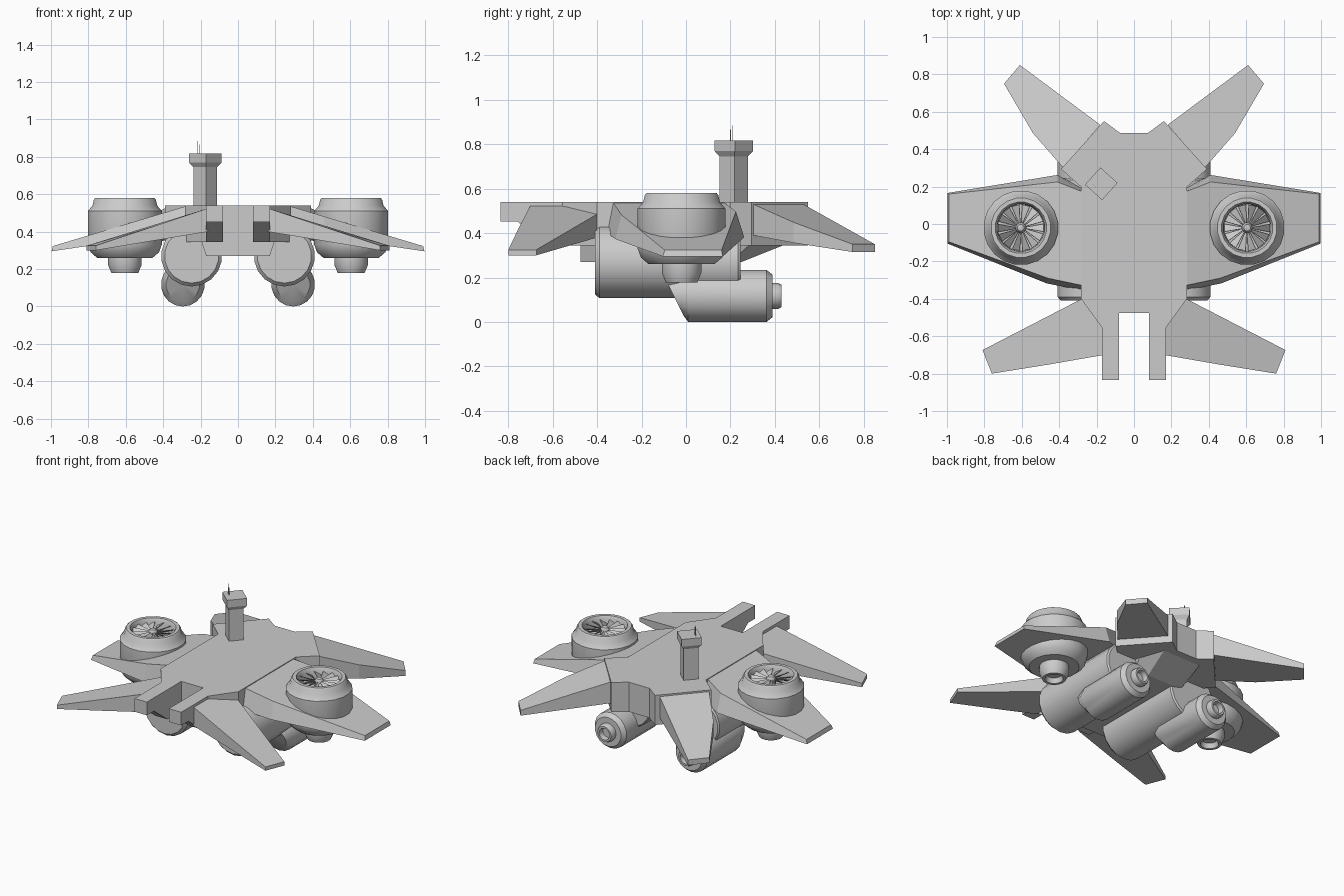
import bpy, bmesh, math
from mathutils import Vector

if "Cube" in bpy.data.objects:
    bpy.data.objects.remove(bpy.data.objects["Cube"], do_unlink=True)

GREY = (0.6, 0.6, 0.6, 1)
mat = bpy.data.materials.new("hull_grey")
mat.use_nodes = True
mat.diffuse_color = GREY
mat.node_tree.nodes["Principled BSDF"].inputs["Base Color"].default_value = GREY


def finish(name, bm, mirror=True, smooth=False):
    """Turn a bmesh into an object, optionally mirrored across x."""
    bmesh.ops.recalc_face_normals(bm, faces=bm.faces[:])
    mesh = bpy.data.meshes.new(name)
    bm.to_mesh(mesh)
    bm.free()
    mesh.materials.append(mat)
    ob = bpy.data.objects.new(name, mesh)
    bpy.context.collection.objects.link(ob)
    if smooth:
        bpy.ops.object.select_all(action='DESELECT')
        ob.select_set(True)
        bpy.context.view_layer.objects.active = ob
        bpy.ops.object.shade_smooth_by_angle(angle=math.radians(32))
    if mirror:
        mod = ob.modifiers.new("Mirror", 'MIRROR')
        mod.use_mirror_merge = False
    return ob


def loft(name, top, bottom, mirror=True):
    """Solid between two matching loops of points."""
    bm = bmesh.new()
    a = [bm.verts.new(p) for p in top]
    b = [bm.verts.new(p) for p in bottom]
    bm.faces.new(a)
    bm.faces.new(b[::-1])
    for i in range(len(a)):
        j = (i + 1) % len(a)
        bm.faces.new((a[i], b[i], b[j], a[j]))
    return finish(name, bm, mirror)


def side_extrude(name, profile, x0, x1, mirror=True):
    return loft(name, [(x0, y, z) for y, z in profile],
                [(x1, y, z) for y, z in profile], mirror)


def lathe(name, profile, place, sides=18):
    """Revolve (radius, height) points; place maps local xyz to the model."""
    bm = bmesh.new()
    rings = []
    for r, h in profile:
        if r == 0:
            rings.append([bm.verts.new(place(0, 0, h))] * sides)
        else:
            angles = [math.tau * (i + 0.5) / sides for i in range(sides)]
            rings.append([bm.verts.new(place(r * math.cos(t), r * math.sin(t), h))
                          for t in angles])
    for a, b in zip(rings, rings[1:]):
        for i in range(sides):
            j = (i + 1) % sides
            bm.faces.new(list(dict.fromkeys((a[i], a[j], b[j], b[i]))))
    return finish(name, bm, smooth=True)


# Main hull deck, with front notch and rear shoulders
deck = [(0, .487), (.075, .487), (.16, .55), (.39, .294), (.283, .198),
        (.283, -.40), (.17, -.556), (.08, -.556), (.08, -.476), (0, -.476)]
loft("hull", [(x, y, .54) for x, y in deck], [(x, y, .345) for x, y in deck])

# Belly keel with sloped tail
keel = [(.2, -.476), (.2, .3), (.14, .475), (-.14, .475), (-.2, .3), (-.2, -.476)]
floor = [(.17, -.476), (.17, .2), (.1, .25), (-.1, .25), (-.17, .2), (-.17, -.476)]
loft("belly", [(x, y, .36) for x, y in keel], [(x, y, .27) for x, y in floor], False)

# Front prongs
side_extrude("front_prong", [(-.834, .54), (-.834, .453), (-.76, .453), (-.62, .345),
                             (-.5, .345), (-.5, .54)], .08, .17)

# Main wings, sloping down to the tips
def wing_top(x):
    return .535 - .3 * (x - .283)

def wing_bottom(x):
    return .40 - .147 * (x - .283)

upper = [(.27, .17), (.41, .225), (.99, .16), (.99, -.095), (.46, -.29), (.27, -.33)]
lower = [(.27, .19), (.41, .262), (.997, .166), (.997, -.105), (.465, -.318), (.27, -.357)]
loft("main_wing", [(x, y, wing_top(x)) for x, y in upper],
     [(x, y, wing_bottom(x)) for x, y in lower])


# Front and rear fins: root edge and tip edge, thick at the root
def fin(name, outline, root, zs):
    top0, top1, low0, low1 = zs
    def height(p, a, b):
        d = min(1, (Vector(p) - Vector(root[0])).dot(Vector(root[1])) / root[2])
        return a + (b - a) * d
    loft(name, [(*p, height(p, top0, top1)) for p in outline],
         [(*p, height(p, low0, low1)) for p in outline])

fin("front_fin", [(.27, -.395), (.81, -.674), (.76, -.80), (.46, -.752), (.16, -.70), (.16, -.54)],
    ((.16, -.6), (1, 0), .6), (.525, .325, .40, .30))
fin("rear_fin", [(.18, .53), (.61, .85), (.695, .75), (.54, .485), (.38, .302)],
    ((.275, .42), (.745, .667), .53), (.53, .35, .39, .315))

# Lift fan pods
PX, PY = .605, -.02
def on_pod(x, y, z):
    return (PX + x, PY + y, z)

lathe("fan_pod", [(0, .51), (.125, .51), (.128, .56), (.138, .58), (.16, .58), (.168, .57),
                  (.175, .54), (.2, .51), (.2, .33), (.185, .29), (.15, .26), (.09, .26),
                  (.09, .22), (.072, .178), (.055, .178), (.045, .21), (0, .21)], on_pod, 20)
lathe("fan_hub", [(0, .575), (.018, .57), (.028, .555), (.03, .51), (0, .51)], on_pod, 12)

# Fan blades, pitched around the hub
bm = bmesh.new()
for i in range(14):
    t = math.tau * i / 14
    corners = []
    for r, dt, z in ((.025, -.15, .54), (.124, -.17, .535), (.124, .17, .56), (.025, .15, .555)):
        corners.append(bm.verts.new(on_pod(r * math.cos(t + dt), r * math.sin(t + dt), z)))
    bm.faces.new(corners)
blades = finish("fan_blades", bm)
blades.modifiers.new("Thickness", 'SOLIDIFY').thickness = .003

# Upper engine barrels
lathe("engine_barrel", [(0, -.41), (.145, -.41), (.163, -.39), (.163, .235), (.155, .245), (0, .245)],
      lambda x, y, h: (.248 + x, h, .27 + y))


# Lower thrusters with a raked front and a hollow nozzle
def on_thruster(x, y, h):
    if h < 0:
        h = -.055 - y * .5
    return (.295 + x, h, .117 + y)

lathe("thruster", [(0, -.05), (.09, -.05), (.117, .01), (.117, .363), (.095, .39), (.058, .39), (.058, .415),
                   (.05, .43), (.038, .43), (.034, .395), (0, .395)], on_thruster)

# Sensor tower: square column with a flared cap
def square(radius, z):
    return [(-.175 + radius * math.cos(math.radians(3 + 90 * i)),
             .215 + radius * math.sin(math.radians(3 + 90 * i)), z) for i in range(4)]

loft("tower_column", square(.064, .77), square(.064, .53), False)
loft("tower_flare", square(.087, .77), square(.064, .745), False)
loft("tower_cap", square(.087, .818), square(.087, .77), False)

# Antennas
for n, (x, y, z) in enumerate([(-.217, .21, .885), (-.205, .2, .867)]):
    bm = bmesh.new()
    bmesh.ops.create_cube(bm, size=1)
    for v in bm.verts:
        v.co = (x + v.co.x * .003, y + v.co.y * .003, .81 if v.co.z < 0 else z)
    finish("antenna_%d" % (n + 1), bm, False)
